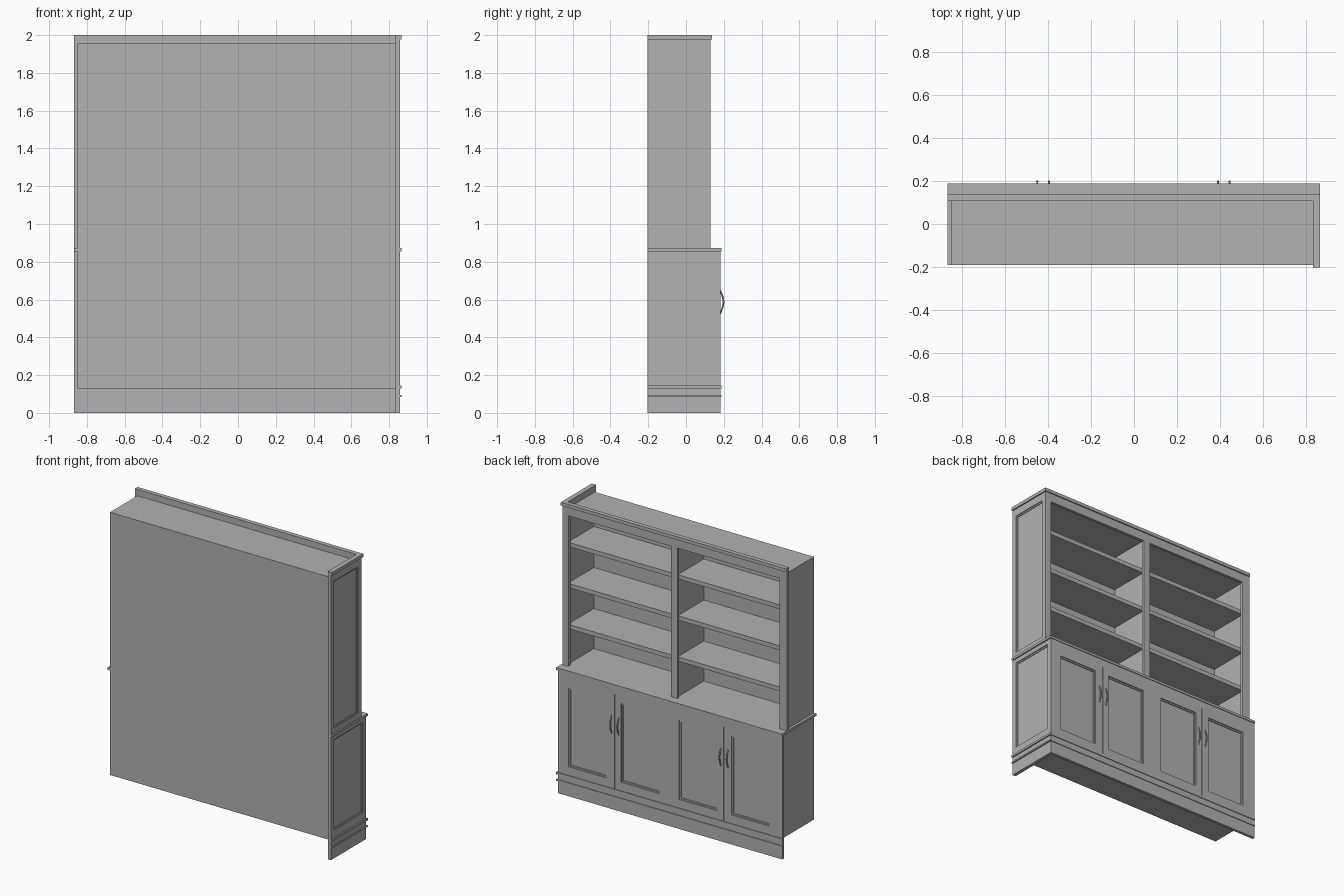
import bpy
import bmesh

old = bpy.data.objects.get("Cube")
if old:
    bpy.data.objects.remove(old, do_unlink=True)

GREY = (0.445, 0.445, 0.445, 1)
paint = bpy.data.materials.new("plain grey paint")
paint.use_nodes = True
paint.diffuse_color = GREY
paint.node_tree.nodes["Principled BSDF"].inputs["Base Color"].default_value = GREY


def boxes(name, spans):
    """One object from boxes given as (x0, x1, y0, y1, z0, z1)."""
    bm = bmesh.new()
    for x0, x1, y0, y1, z0, z1 in spans:
        verts = bmesh.ops.create_cube(bm, size=1)["verts"]
        for v in verts:
            v.co.x = x0 if v.co.x < 0 else x1
            v.co.y = y0 if v.co.y < 0 else y1
            v.co.z = z0 if v.co.z < 0 else z1
    mesh = bpy.data.meshes.new(name)
    bm.to_mesh(mesh)
    bm.free()
    mesh.materials.append(paint)
    obj = bpy.data.objects.new(name, mesh)
    bpy.context.collection.objects.link(obj)
    return obj


def ring(outer, inner):
    """Two stiles and two rails between two (u0, u1, z0, z1) rectangles."""
    a0, a1, c0, c1 = outer
    b0, b1, d0, d1 = inner
    return [(a0, b0, c0, c1), (b1, a1, c0, c1), (b0, b1, c0, d0), (b0, b1, d1, c1)]


def panelled(name, outer, inner, back, face, along_x=True):
    """Framed panel with a stepped bead around the recessed field."""
    bead = 0.01
    u0, u1, z0, z1 = inner
    core = (u0 + bead, u1 - bead, z0 + bead, z1 - bead)
    depth = face - back
    pieces = [(r, face) for r in ring(outer, inner)]
    pieces += [(r, back + depth * 0.65) for r in ring(inner, core)]
    pieces.append((core, back + depth * 0.35))
    spans = []
    for (a, b, c, d), front in pieces:
        spans.append((a, b, back, front, c, d) if along_x else (back, front, a, b, c, d))
    return boxes(name, spans)


# Main levels and planes
LEFT, RIGHT, SIDE_IN = 0.857, -0.868, 0.833
BACK, UPPER, LOWER = -0.19, 0.13, 0.183
UP_IN, LOW_IN = 0.11, 0.163
BASE, COUNTER_LOW, COUNTER, TOP = 0.13, 0.855, 0.872, 1.955

# Carcass
boxes("back_panel", [(-0.85, SIDE_IN, BACK, BACK + 0.012, BASE, TOP)])
boxes("right_side_upper", [(-0.85, -0.83, BACK, UP_IN, COUNTER, TOP)])
boxes("right_side_lower", [(-0.85, -0.83, BACK, LOW_IN, BASE, COUNTER_LOW)])
boxes("carcass_top", [(-0.85, SIDE_IN, BACK, UP_IN, TOP - 0.025, TOP)])
boxes("carcass_bottom", [(-0.85, SIDE_IN, BACK, LOW_IN, BASE, BASE + 0.02)])
boxes("divider", [(-0.012, 0.012, BACK, UP_IN, BASE, TOP - 0.01)])
boxes("cabinet_inner_front", [(-0.85, SIDE_IN, LOW_IN - 0.01, LOW_IN, BASE, COUNTER_LOW)])

# Shelves in both bays
for side, x0, x1 in (("left", 0.012, SIDE_IN), ("right", -0.83, -0.012)):
    boxes("shelves_" + side, [(x0, x1, BACK, UP_IN - 0.003, z - 0.03, z)
                              for z in (1.15, 1.435, 1.72)])

# Panelled left side, one panel above the counter and one below
boxes("left_side_core", [(SIDE_IN, 0.84, -0.203, UP_IN, 0, 1.977),
                         (SIDE_IN, 0.84, UP_IN, LOW_IN, 0, COUNTER_LOW)])
panelled("left_side_upper", (-0.203, UP_IN, COUNTER, 1.977),
         (-0.17, 0.095, 0.905, 1.925), 0.84, LEFT, False)
panelled("left_side_lower", (-0.203, LOW_IN, BASE, COUNTER_LOW),
         (-0.17, 0.15, 0.195, 0.825), 0.84, LEFT, False)

# Counter with its overhangs
boxes("counter", [(RIGHT, SIDE_IN, BACK, 0.188, COUNTER_LOW, COUNTER),
                  (SIDE_IN, 0.866, -0.203, 0.188, COUNTER_LOW, COUNTER)])

# Open face frame of the bookcase
frame = ring((RIGHT, LEFT, COUNTER, 1.977), (-0.808, 0.812, COUNTER, 1.917))
frame = [f for f in frame if f[3] > f[2]]
frame.append((-0.025, 0.025, COUNTER, 1.917))
boxes("face_frame", [(a, b, UP_IN, UPPER, c, d) for a, b, c, d in frame])

# Crown moulding along the front and left side
boxes("crown", [(RIGHT, 0.866, 0.107, 0.138, 1.977, 2),
                (SIDE_IN, 0.866, -0.203, 0.107, 1.977, 2)])

# Four cabinet doors in two pairs
boxes("cabinet_rail", [(RIGHT, LEFT, LOW_IN, LOWER, 0.8, COUNTER_LOW)])
DOOR_LOW, DOOR_HIGH = 0.145, 0.8
for name, x0, x1, p0, p1 in (("left_outer", 0.422, LEFT, 0.478, 0.775),
                             ("left_inner", 0, 0.418, 0.075, 0.37),
                             ("right_inner", -0.418, 0, -0.37, -0.075),
                             ("right_outer", RIGHT, -0.422, -0.77, -0.478)):
    panelled("door_" + name, (x0, x1, DOOR_LOW, DOOR_HIGH),
             (p0, p1, 0.205, 0.753), LOW_IN, LOWER)

# Plinth with two thin mouldings on the front and left side
boxes("plinth", [(RIGHT, LEFT, LOW_IN, LOWER, 0, DOOR_LOW),
                 (0.84, LEFT, -0.203, LOW_IN, 0, BASE)])
for name, z0, z1 in (("upper", 0.13, 0.145), ("lower", 0.085, 0.095)):
    boxes("plinth_moulding_" + name,
          [(RIGHT, 0.866, LOWER, 0.188, z0, z1),
           (LEFT, 0.866, -0.203, LOWER, z0, z1)])

# Bowed door handles
for i, x in enumerate((-0.45, -0.395, 0.39, 0.445)):
    curve = bpy.data.curves.new("handle", "CURVE")
    curve.dimensions = "3D"
    curve.bevel_depth = 0.005
    curve.bevel_resolution = 2
    curve.use_fill_caps = True
    path = curve.splines.new("BEZIER")
    path.bezier_points.add(2)
    for p, (y, z, r) in zip(path.bezier_points,
                            ((0.182, 0.525, 0.8), (0.198, 0.588, 1), (0.182, 0.65, 0.8))):
        p.co = (x, y, z)
        p.radius = r
        p.handle_left_type = p.handle_right_type = "AUTO"
    curve.materials.append(paint)
    handle = bpy.data.objects.new("handle_%d" % (i + 1), curve)
    bpy.context.collection.objects.link(handle)
